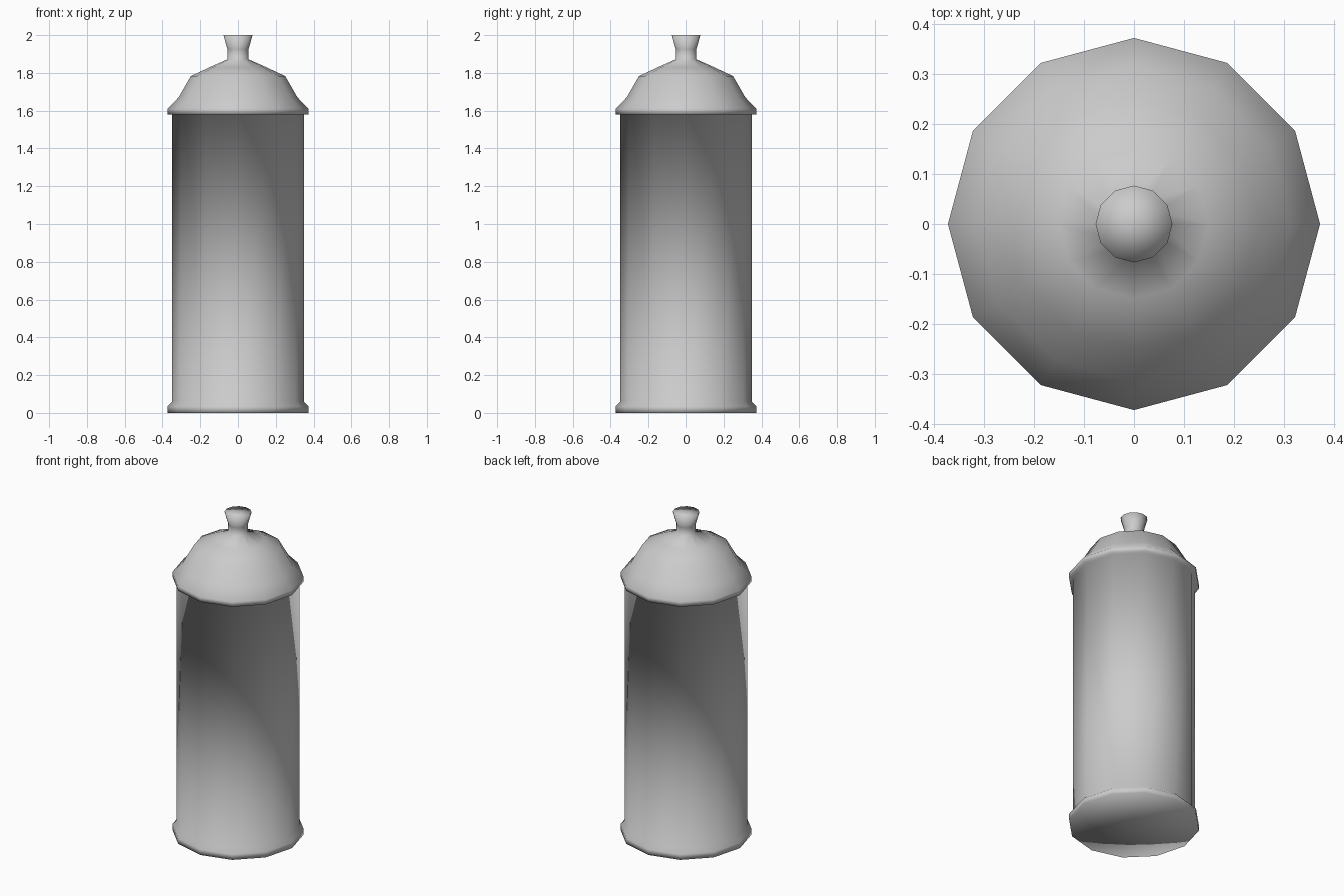
import bpy
import bmesh
import math

cube = bpy.data.objects.get("Cube")
if cube:
    bpy.data.objects.remove(cube, do_unlink=True)

SIDES = 12


def make_material(name, color):
    mat = bpy.data.materials.new(name)
    mat.use_nodes = True
    mat.diffuse_color = color
    mat.node_tree.nodes["Principled BSDF"].inputs["Base Color"].default_value = color
    return mat


def lathe(name, profile, mat):
    """Turn a bottom-to-top (radius, z) profile around z and cap both ends with fans."""
    bm = bmesh.new()
    rings = []
    for radius, z in profile:
        rings.append([bm.verts.new((radius * math.cos(math.tau * i / SIDES),
                                    radius * math.sin(math.tau * i / SIDES), z))
                      for i in range(SIDES)])
    bottom = bm.verts.new((0, 0, profile[0][1]))
    top = bm.verts.new((0, 0, profile[-1][1]))
    for i in range(SIDES):
        j = (i + 1) % SIDES
        for low, high in zip(rings, rings[1:]):
            bm.faces.new((low[i], low[j], high[j], high[i]))
        bm.faces.new((bottom, rings[0][j], rings[0][i]))
        bm.faces.new((top, rings[-1][i], rings[-1][j]))
    for face in bm.faces:
        face.smooth = True
    mesh = bpy.data.meshes.new(name)
    bm.to_mesh(mesh)
    bm.free()
    mesh.materials.append(mat)
    obj = bpy.data.objects.new(name, mesh)
    bpy.context.collection.objects.link(obj)
    return obj


# Profile sections of the continuous shell
base_rim = [(0.373, 0), (0.373, 0.035), (0.35, 0.058)]
body_top = [(0.35, 1.58)]
dome = [(0.373, 1.58), (0.373, 1.61), (0.315, 1.67), (0.25, 1.783), (0.15, 1.83)]
nozzle = [(0.056, 1.872), (0.056, 1.925), (0.077, 2.0)]

grey = make_material("plain_grey", (0.6, 0.6, 0.6, 1))
lathe("spray_can", base_rim + body_top + dome + nozzle, grey)
